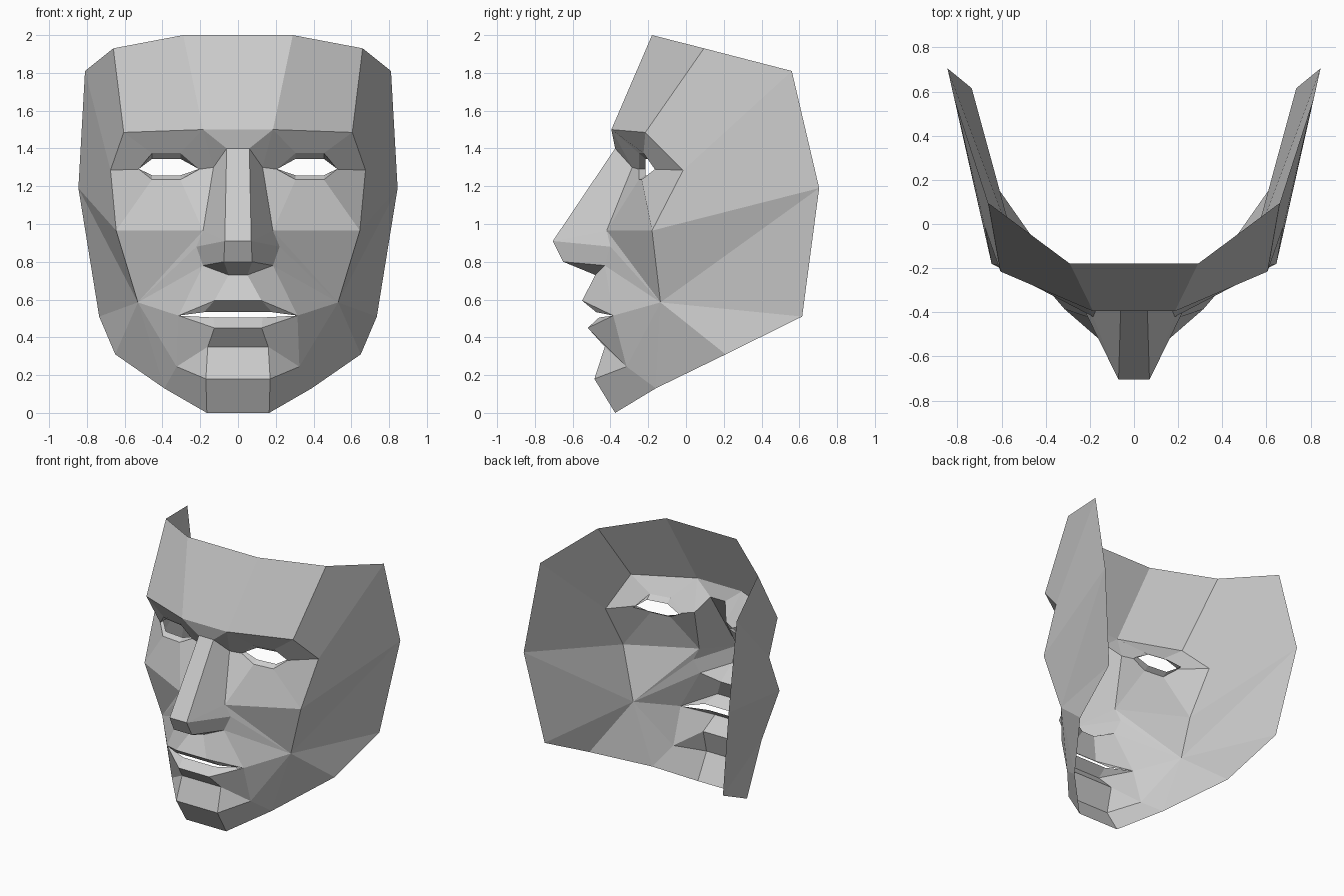
import bpy, bmesh
from mathutils import Vector as V

if "Cube" in bpy.data.objects:
    bpy.data.objects.remove(bpy.data.objects["Cube"])

bm = bmesh.new()


def mid(p):
    """Point on the symmetry plane level with p."""
    return V((0, p.y, p.z))


def strip(a, b):
    """Bridge two profiles; repeated points collapse quads to triangles."""
    for i in range(len(a) - 1):
        pts = []
        for p in (a[i], a[i + 1], b[i + 1], b[i]):
            if all((p - q).length > 1e-5 for q in pts):
                pts.append(p)
        if len(pts) > 2:
            bm.faces.new([bm.verts.new(p) for p in pts])


def loft(*rows):
    """Bridge successive profiles that start on the symmetry plane."""
    rows = [[mid(r[0])] + list(r) for r in rows]
    for a, b in zip(rows, rows[1:]):
        strip(a, b)


# Outer edge of the mask: top, side, jaw
top, crown, temple = V((.29, -.18, 2)), V((.66, .095, 1.93)), V((.81, .56, 1.81))
ear, jaw = V((.845, .705, 1.19)), V((.735, .615, .51))
jaw_low, jaw_front, chin_base = V((.65, .21, .31)), V((.39, -.16, .13)), V((.165, -.375, 0))

# Brow and cheek landmarks
brow_in, brow_out = V((.185, -.395, 1.5)), V((.605, -.215, 1.485))
socket, cheek, cheek_low = V((.675, -.015, 1.285)), V((.645, -.18, .965)), V((.53, -.135, .585))

# Nose landmarks
bridge, bridge_side = V((.06, -.375, 1.4)), V((.13, -.285, 1.3))
tip, tip_low, nose_base = V((.07, -.705, .91)), V((.075, -.65, .8)), V((.05, -.48, .73))
wing_top, wing, wing_low = V((.185, -.42, .965)), V((.22, -.4, .88)), V((.185, -.43, .78))

# Mouth and chin landmarks
corner = V((.315, -.385, .515))
lip_up, lip_up_in = V((.125, -.55, .594)), V((.18, -.475, .533))
lip_low_in, lip_low = V((.13, -.46, .505)), V((.125, -.52, .45))
chin_top, chin, chin_side = V((.16, -.43, .35)), V((.17, -.485, .18)), V((.325, -.315, .245))

# Forehead, then side of the head fanning around the cheek
loft([top, crown], [brow_in, brow_out])
strip([crown, temple, ear, ear, jaw, jaw_low, jaw_front],
      [brow_out, socket, cheek] + [cheek_low] * 4)

# Eye socket and inward-turned eyelids
rim = [V(p) for p in ((.205, -.25, 1.29), (.305, -.25, 1.375), (.455, -.225, 1.375),
                      (.525, -.165, 1.29), (.455, -.235, 1.235), (.305, -.25, 1.235))]
rim.append(rim[0])
opening = [V((p.x, p.y + .035, 1.295 + (p.z - 1.295) * .62)) for p in rim]
strip([bridge_side, brow_in, brow_out, socket, cheek, wing_top, bridge_side], rim)
strip(rim, opening)

# Nose
loft([brow_in, bridge_side], [bridge, bridge])
loft([bridge, bridge_side], [tip, wing_top])
strip([wing_top, wing], [tip, tip])
loft([tip, wing], [tip_low, wing_low], [nose_base, wing_low])

# Cheek
strip([cheek, wing_top, wing, wing_low, corner, chin_side, jaw_front], [cheek_low] * 7)

# Upper lip, lower lip and chin, with the mouth left open
loft([nose_base, wing_low], [lip_up, corner], [lip_up_in, corner])
loft([lip_low_in, corner], [lip_low, corner], [chin_top, chin_side],
     [chin, chin_side], [chin_base, jaw_front])

# Weld the half, face it outward and mirror it
bmesh.ops.remove_doubles(bm, verts=bm.verts, dist=1e-4)
bmesh.ops.recalc_face_normals(bm, faces=bm.faces)
if sum(f.normal.y * f.calc_area() for f in bm.faces) > 0:
    bmesh.ops.reverse_faces(bm, faces=bm.faces)
mesh = bpy.data.meshes.new("face_mask")
bm.to_mesh(mesh)
bm.free()
mask = bpy.data.objects.new("face_mask", mesh)
bpy.context.collection.objects.link(mask)
mirror = mask.modifiers.new("mirror", 'MIRROR')
mirror.use_clip = True
